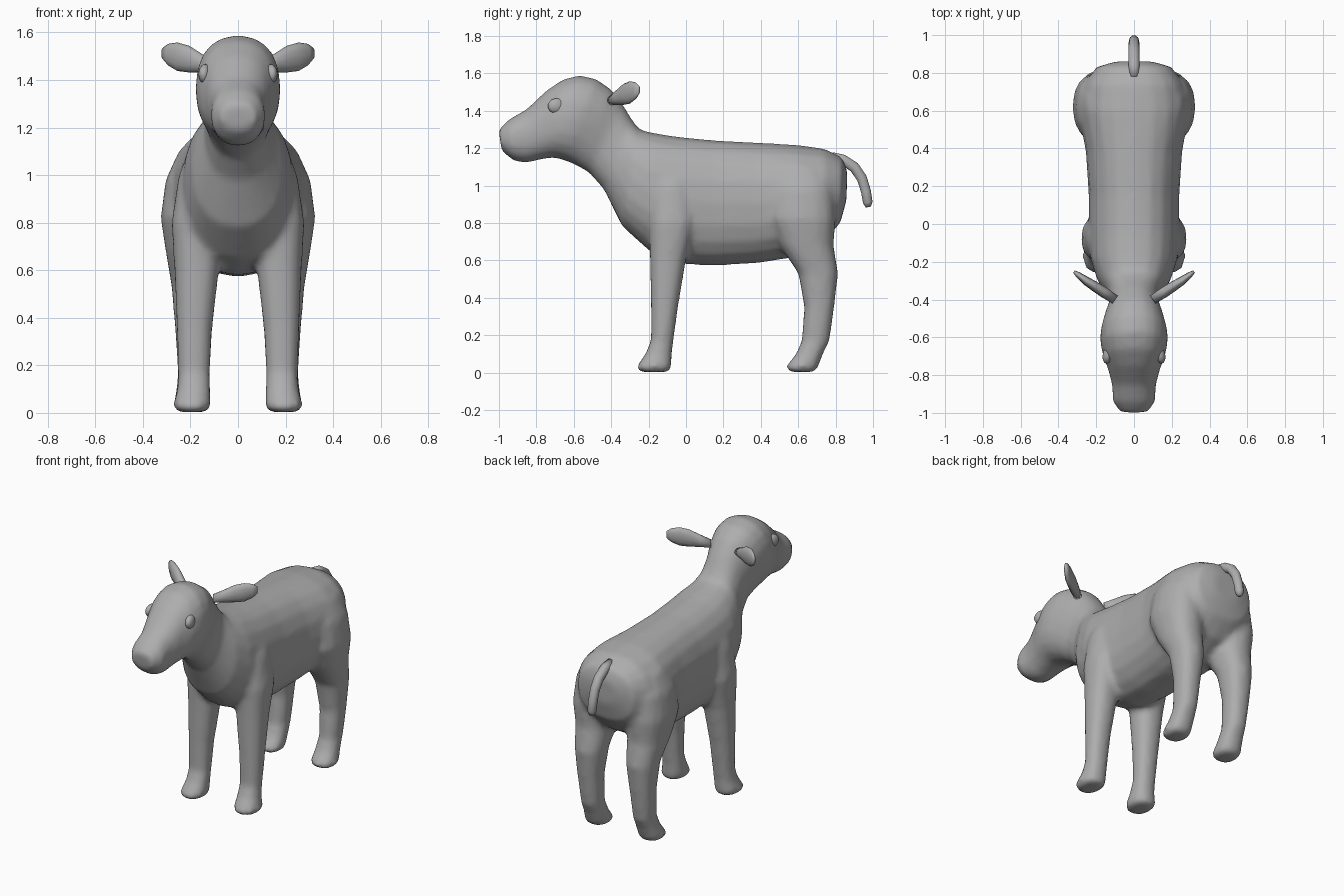
import bpy, bmesh, math
from mathutils import Vector

wool = bpy.data.materials.new("soft grey")
wool.diffuse_color = (0.42, 0.42, 0.42, 1)


def loft(bm, rings, n=20, power=2.3):
    """Skin closed super-ellipse rings given as (centre, half axis u, half axis v)."""
    loops = []
    for c, u, v in rings:
        loop = []
        for i in range(n):
            a = 2 * math.pi * i / n
            ca, sa = math.cos(a), math.sin(a)
            p = (Vector(c) + Vector(u) * math.copysign(abs(ca) ** (2 / power), ca)
                 + Vector(v) * math.copysign(abs(sa) ** (2 / power), sa))
            loop.append(bm.verts.new(p))
        loops.append(loop)
    for a, b in zip(loops, loops[1:]):
        for i in range(n):
            j = (i + 1) % n
            bm.faces.new((a[i], a[j], b[j], b[i]))
    bm.faces.new(loops[0])
    bm.faces.new(loops[-1])


def finish(bm, name):
    bmesh.ops.recalc_face_normals(bm, faces=bm.faces)
    for f in bm.faces:
        f.smooth = True
    me = bpy.data.meshes.new(name)
    bm.to_mesh(me)
    bm.free()
    me.materials.append(wool)
    ob = bpy.data.objects.new(name, me)
    bpy.context.collection.objects.link(ob)
    return ob


# Torso, neck and head: top y, top z, bottom y, bottom z, half width
trunk = [
    (.862, 1.08, .858, .92, .10), (.835, 1.15, .825, .80, .20),
    (.74, 1.197, .74, .70, .265), (.60, 1.217, .60, .62, .295),
    (.38, 1.23, .38, .585, .255), (.15, 1.242, .15, .572, .24),
    (-.05, 1.262, -.02, .58, .24), (-.18, 1.283, -.19, .645, .23),
    (-.25, 1.30, -.34, .78, .195), (-.29, 1.355, -.44, .98, .14),
    (-.335, 1.43, -.52, 1.07, .132), (-.40, 1.515, -.60, 1.115, .158),
    (-.48, 1.57, -.66, 1.138, .178), (-.57, 1.59, -.70, 1.148, .178),
    (-.66, 1.567, -.74, 1.146, .163), (-.75, 1.505, -.79, 1.136, .137),
    (-.85, 1.41, -.86, 1.12, .115), (-.945, 1.355, -.925, 1.135, .113),
    (-1.002, 1.30, -.985, 1.185, .075)]

# Legs: height, y from, y to, x from, x to
front_leg = [
    (.003, -.25, -.088, .13, .258), (.03, -.266, -.078, .113, .274),
    (.10, -.218, -.075, .116, .255), (.17, -.188, -.067, .117, .252),
    (.35, -.188, -.042, .108, .258), (.60, -.193, .0, .08, .268),
    (.80, -.20, .05, .07, .28), (1.0, -.18, .03, .08, .25),
    (1.12, -.12, .0, .10, .20)]
hind_leg = [
    (.003, .55, .69, .13, .258), (.03, .532, .707, .113, .273),
    (.10, .588, .733, .117, .26), (.17, .618, .768, .122, .253),
    (.35, .632, .793, .112, .265), (.53, .60, .814, .09, .28),
    (.68, .50, .79, .07, .305), (.82, .44, .80, .06, .326),
    (.98, .45, .79, .06, .305), (1.1, .50, .74, .08, .25)]

bm = bmesh.new()
rings = []
for yt, zt, yb, zb, w in trunk:
    top, bottom = Vector((0, yt, zt)), Vector((0, yb, zb))
    rings.append(((top + bottom) / 2, (w, 0, 0), (top - bottom) / 2))
loft(bm, rings)
for leg in (front_leg, hind_leg):
    for s in (-1, 1):
        loft(bm, [((s * (x0 + x1) / 2, (y0 + y1) / 2, z),
                   ((x1 - x0) / 2, 0, 0), (0, (y1 - y0) / 2, 0))
                  for z, y0, y1, x0, x1 in leg], n=16)
body = finish(bm, "body")

# Fuse the torso and legs into one softly blended skin
fuse = body.modifiers.new("fuse", 'REMESH')
fuse.mode = 'VOXEL'
fuse.voxel_size = 0.018
fuse.use_smooth_shade = True
soften = body.modifiers.new("soften", 'SMOOTH')
soften.factor = 0.5
soften.iterations = 6

# Ears: leaf-shaped, sweeping out and back
ear = [(.10, -.40, 1.455, .025, .025), (.155, -.365, 1.472, .04, .028),
       (.205, -.332, 1.488, .056, .027), (.255, -.30, 1.498, .06, .023),
       (.295, -.27, 1.507, .045, .016), (.318, -.252, 1.512, .022, .008)]
for s, side in ((-1, "left"), (1, "right")):
    bm = bmesh.new()
    loft(bm, [((s * x, y, z), (-s * .57 * t, .82 * t, 0), (0, 0, h))
              for x, y, z, h, t in ear], n=12, power=2)
    finish(bm, side + "_ear")

# Eyes: flattened balls set into the sides of the head
for s, side in ((-1, "left"), (1, "right")):
    bpy.ops.mesh.primitive_uv_sphere_add(segments=16, ring_count=10, radius=1,
                                         location=(s * .137, -.69, 1.425))
    eye = bpy.context.object
    eye.name = side + "_eye"
    eye.scale = (.028, .05, .042)
    eye.rotation_euler = (0, 0, -s * math.radians(-14))
    eye.data.materials.append(wool)
    bpy.ops.object.shade_smooth()

# Tail: drooping tapered tube; y, z, direction angle below horizontal, radius
tail = [(.78, 1.15, 5, .03), (.84, 1.137, 20, .03), (.90, 1.098, 42, .03),
        (.94, 1.04, 60, .029), (.962, .97, 73, .028), (.972, .91, 80, .027),
        (.975, .885, 80, .014)]
bm = bmesh.new()
loft(bm, [((0, y, z), (r, 0, 0),
           (0, r * math.sin(math.radians(a)), r * math.cos(math.radians(a))))
          for y, z, a, r in tail], n=10, power=2)
finish(bm, "tail")
